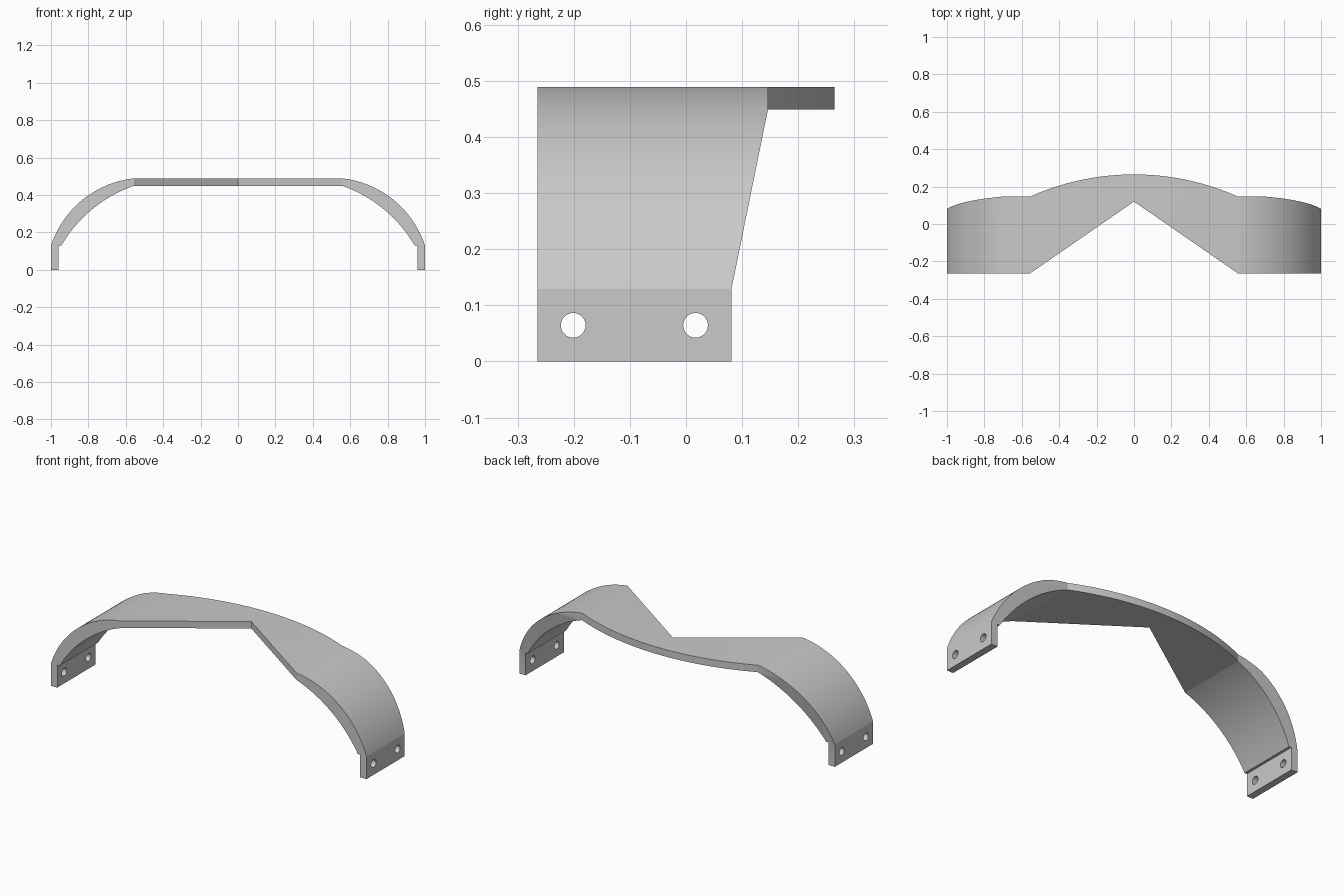
import bpy, bmesh, math
from mathutils import Vector

if "Cube" in bpy.data.objects:
    bpy.data.objects.remove(bpy.data.objects["Cube"])

FRONT, SHOULDER, FOOT, PEAK = -0.265, 0.146, 0.081, 0.265   # depths along y
BEND, TOP, UNDER, KNEE = 0.557, 0.489, 0.449, 0.129         # bend x and heights
INNER, LEG = 0.945, 0.96


def arc(a, b, sagitta, steps):
    """Points from a to b, bulging to the left of the direction of travel."""
    a, b = Vector(a), Vector(b)
    chord = b - a
    radius = (chord.length ** 2 / 4 + sagitta ** 2) / (2 * sagitta)
    left = Vector((-chord.y, chord.x)).normalized()
    centre = (a + b) / 2 + left * (sagitta - radius)
    half = math.asin(chord.length / 2 / radius)
    mid = math.atan2(left.y, left.x)
    pts = [centre + radius * Vector((math.cos(t), math.sin(t)))
           for t in (mid + half - 2 * half * i / steps for i in range(steps + 1))]
    pts[0], pts[-1] = a, b
    return [tuple(p) for p in pts]


def prism(bm, points, direction):
    """Extrude a closed outline and return its new faces."""
    before = set(bm.faces)
    face = bm.faces.new([bm.verts.new(p) for p in points])
    out = bmesh.ops.extrude_face_region(bm, geom=[face], use_keep_orig=True)
    moved = [g for g in out["geom"] if isinstance(g, bmesh.types.BMVert)]
    bmesh.ops.translate(bm, verts=moved, vec=direction)
    return [f for f in bm.faces if f not in before]


def open_joint(bm, faces, test):
    """Remove the faces whose corners all lie in a joint with the next part."""
    doomed = [f for f in faces if all(test(v.co) for v in f.verts)]
    bmesh.ops.delete(bm, geom=doomed, context="FACES")


def near(a, b):
    return abs(a - b) < 1e-4


bm = bmesh.new()

# Curved shoulder, trimmed by a slanted plane at the back
outer = arc((BEND, TOP), (1, KNEE), 0.084, 32)
inner = arc((BEND, UNDER), (INNER, KNEE), 0.045, 32)
profile = outer + [(LEG, KNEE)] + inner[::-1]
prism(bm, [(x, FRONT, z) for x, z in profile], (0, SHOULDER - FRONT, 0))
geom = list(bm.verts) + list(bm.edges) + list(bm.faces)
bmesh.ops.bisect_plane(bm, geom=geom, dist=1e-5, plane_co=(0, FOOT, KNEE),
                       plane_no=(0, UNDER - KNEE, FOOT - SHOULDER),
                       clear_outer=True)
bmesh.ops.holes_fill(bm, edges=[e for e in bm.edges if e.is_boundary], sides=0)
open_joint(bm, list(bm.faces), lambda p: near(p.x, BEND))
open_joint(bm, list(bm.faces), lambda p: near(p.z, KNEE) and p.x > LEG - 1e-4)

# Upright foot tab
tab = [(LEG, FRONT, 0), (1, FRONT, 0), (1, FOOT, 0), (LEG, FOOT, 0)]
faces = prism(bm, tab, (0, 0, KNEE))
open_joint(bm, faces, lambda p: near(p.z, KNEE))

# Half of the flat bridge, with a notched front and a bowed back
radius = (BEND ** 2 + (PEAK - SHOULDER) ** 2) / (2 * (PEAK - SHOULDER))
bow = [(x, PEAK - radius + math.sqrt(radius ** 2 - x ** 2))
       for x in (BEND * i / 24 for i in range(25))]
outline = [(0, 0.12)] + bow + [(BEND, FRONT)]
faces = prism(bm, [(x, y, UNDER) for x, y in outline], (0, 0, TOP - UNDER))
open_joint(bm, faces, lambda p: near(p.x, BEND))
open_joint(bm, [f for f in faces if f.is_valid], lambda p: near(p.x, 0))

bmesh.ops.remove_doubles(bm, verts=bm.verts, dist=2e-4)
bmesh.ops.recalc_face_normals(bm, faces=bm.faces)

# Mirror the half across the centre
copy = bmesh.ops.duplicate(bm, geom=list(bm.verts) + list(bm.edges) + list(bm.faces))
for g in copy["geom"]:
    if isinstance(g, bmesh.types.BMVert):
        g.co.x = -g.co.x
bmesh.ops.remove_doubles(bm, verts=bm.verts, dist=2e-4)
bmesh.ops.recalc_face_normals(bm, faces=bm.faces)

mesh = bpy.data.meshes.new("arched_bracket")
bm.to_mesh(mesh)
bm.free()
bracket = bpy.data.objects.new("arched_bracket", mesh)
bpy.context.collection.objects.link(bracket)

# Plain grey finish
grey = bpy.data.materials.new("plain_grey")
grey.use_nodes = True
colour = (0.59, 0.59, 0.59, 1)
grey.diffuse_color = colour
grey.node_tree.nodes["Principled BSDF"].inputs["Base Color"].default_value = colour
mesh.materials.append(grey)

# Screw holes through both foot tabs
for y in (-0.201, 0.017):
    bpy.ops.mesh.primitive_cylinder_add(vertices=32, radius=0.022, depth=2.4,
                                        location=(0, y, 0.0645),
                                        rotation=(0, math.pi / 2, 0))
    drill = bpy.context.object
    drill.name = "hole_cutter"
    drill.hide_render = True
    drill.data.materials.append(grey)
    mod = bracket.modifiers.new("screw_hole", "BOOLEAN")
    mod.operation, mod.solver, mod.object = "DIFFERENCE", "EXACT", drill
    bpy.ops.object.select_all(action="DESELECT")
    bracket.select_set(True)
    bpy.context.view_layer.objects.active = bracket
    bpy.ops.object.modifier_apply(modifier=mod.name)
    bpy.data.objects.remove(drill)

bpy.ops.object.shade_smooth_by_angle(angle=math.radians(15))
